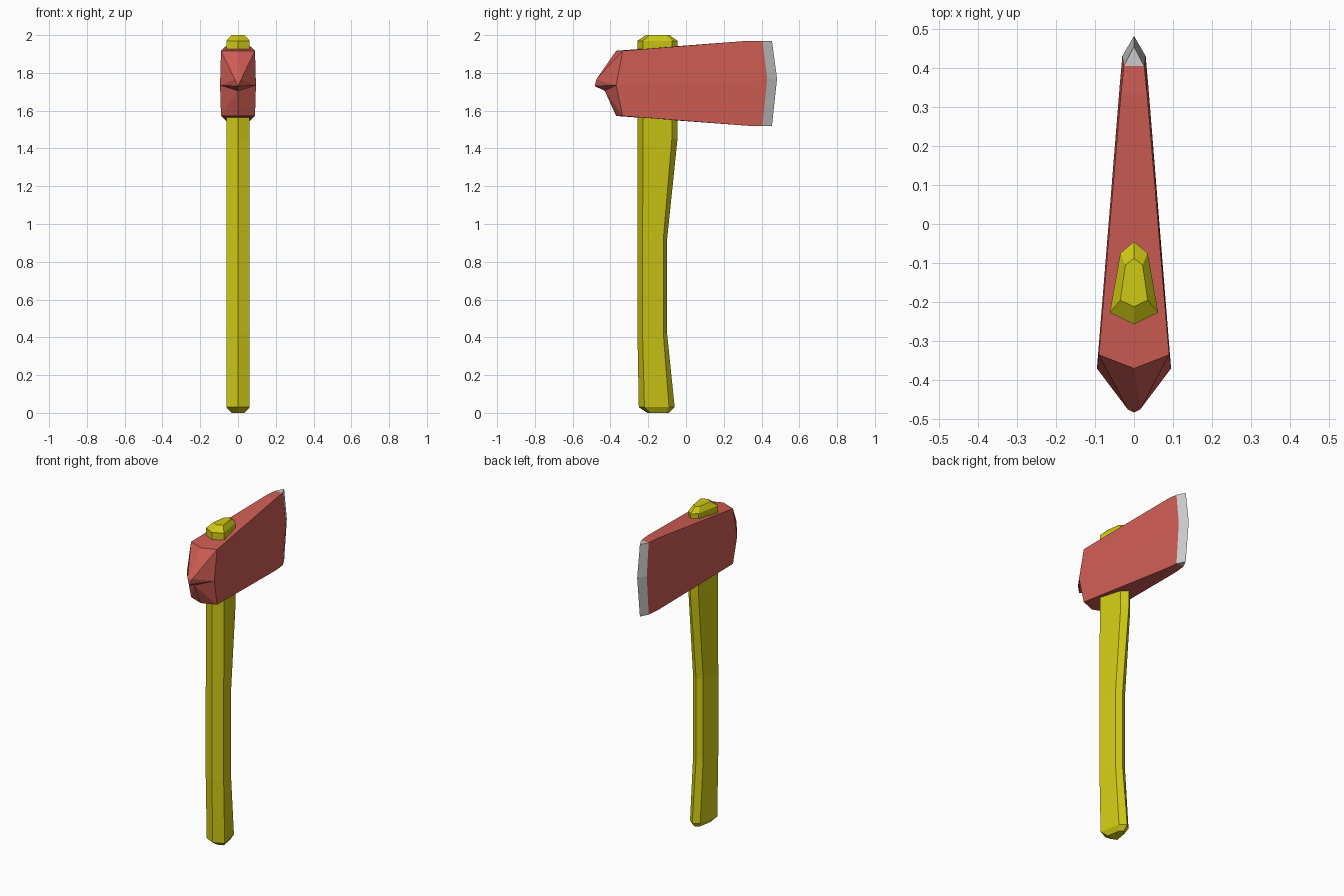
import bpy, bmesh

if "Cube" in bpy.data.objects:
    bpy.data.objects.remove(bpy.data.objects["Cube"])


def material(name, rgb):
    m = bpy.data.materials.new(name)
    m.diffuse_color = (*rgb, 1)
    m.use_nodes = True
    m.node_tree.nodes["Principled BSDF"].inputs["Base Color"].default_value = m.diffuse_color
    return m


def loft(rows):
    """Polygons joining each row of points to the next."""
    return [[a[i], a[i + 1], b[i + 1], b[i]]
            for a, b in zip(rows, rows[1:]) for i in range(len(a) - 1)]


def build(name, polys, mat=None):
    """Mesh object from right-half polygons, mirrored across x = 0."""
    bm = bmesh.new()
    verts = {}
    for side in (1, -1):
        for poly in polys:
            ring = []
            for x, y, z in poly[::side]:
                key = (x * side + 0.0, y, z)
                if key not in verts:
                    verts[key] = bm.verts.new(key)
                if verts[key] not in ring:
                    ring.append(verts[key])
            bm.faces.new(ring)
    bmesh.ops.recalc_face_normals(bm, faces=bm.faces)
    mesh = bpy.data.meshes.new(name)
    bm.to_mesh(mesh)
    bm.free()
    obj = bpy.data.objects.new(name, mesh)
    bpy.context.collection.objects.link(obj)
    if mat:
        mesh.materials.append(mat)
    return obj


# Handle: six-sided teardrop section, swept up with a gentle bow
# z, front ridge y, front corner y, back corner y, back ridge y, front x, back x
levels = [
    (0.00, -0.205, -0.19, -0.11, -0.09, 0.035, 0.022),
    (0.03, -0.250, -0.22, -0.09, -0.06, 0.062, 0.035),
    (0.42, -0.257, -0.23, -0.12, -0.10, 0.062, 0.035),
    (0.92, -0.257, -0.23, -0.12, -0.10, 0.062, 0.035),
    (1.45, -0.257, -0.227, -0.075, -0.045, 0.062, 0.035),
    (1.97, -0.257, -0.227, -0.075, -0.045, 0.062, 0.035),
    (2.00, -0.212, -0.195, -0.105, -0.088, 0.035, 0.022),
]
rows = [[(0, f, z), (xf, fc, z), (xb, bc, z), (0, b, z)]
        for z, f, fc, bc, b, xf, xb in levels]
build("handle", loft(rows) + [rows[0], rows[-1]],
      material("handle_yellow", (0.62, 0.58, 0.007)))


# Axe head: tapering sections from the poll to the cutting edge
def section(x, xm, y, ym, yc, z_top, z_mid, z_bot):
    return [(0, yc, z_top), (x, y, z_top), (xm, ym, z_mid),
            (x, y, z_bot), (0, yc, z_bot)]


poll = section(0.09, 0.095, -0.335, -0.37, -0.37, 1.917, 1.735, 1.572)
shoulder = section(0.034, 0.037, 0.33, 0.35, 0.33, 1.97, 1.75, 1.52)
bevel = section(0.026, 0.03, 0.405, 0.43, 0.405, 1.97, 1.77, 1.52)
edge = section(0, 0, 0.455, 0.482, 0.455, 1.97, 1.77, 1.52)

# Pointed facets of the poll, with an undercut below the tip
A, B, C, D, E = poll
nose, nose_mid = (0.016, -0.475, 1.765), (0, -0.475, 1.765)
tip, under = (0, -0.483, 1.73), (0, -0.43, 1.705)
facets = [[A, B, nose], [A, nose, nose_mid], [nose_mid, nose, tip],
          [B, C, nose], [nose, C, tip], [tip, C, under],
          [under, C, D], [under, D, E]]
build("axe_head", loft([poll, shoulder, bevel]) + facets,
      material("head_red", (0.62, 0.11, 0.09)))

# Sharpened edge, left plain grey
build("cutting_edge", loft([bevel, edge]))
